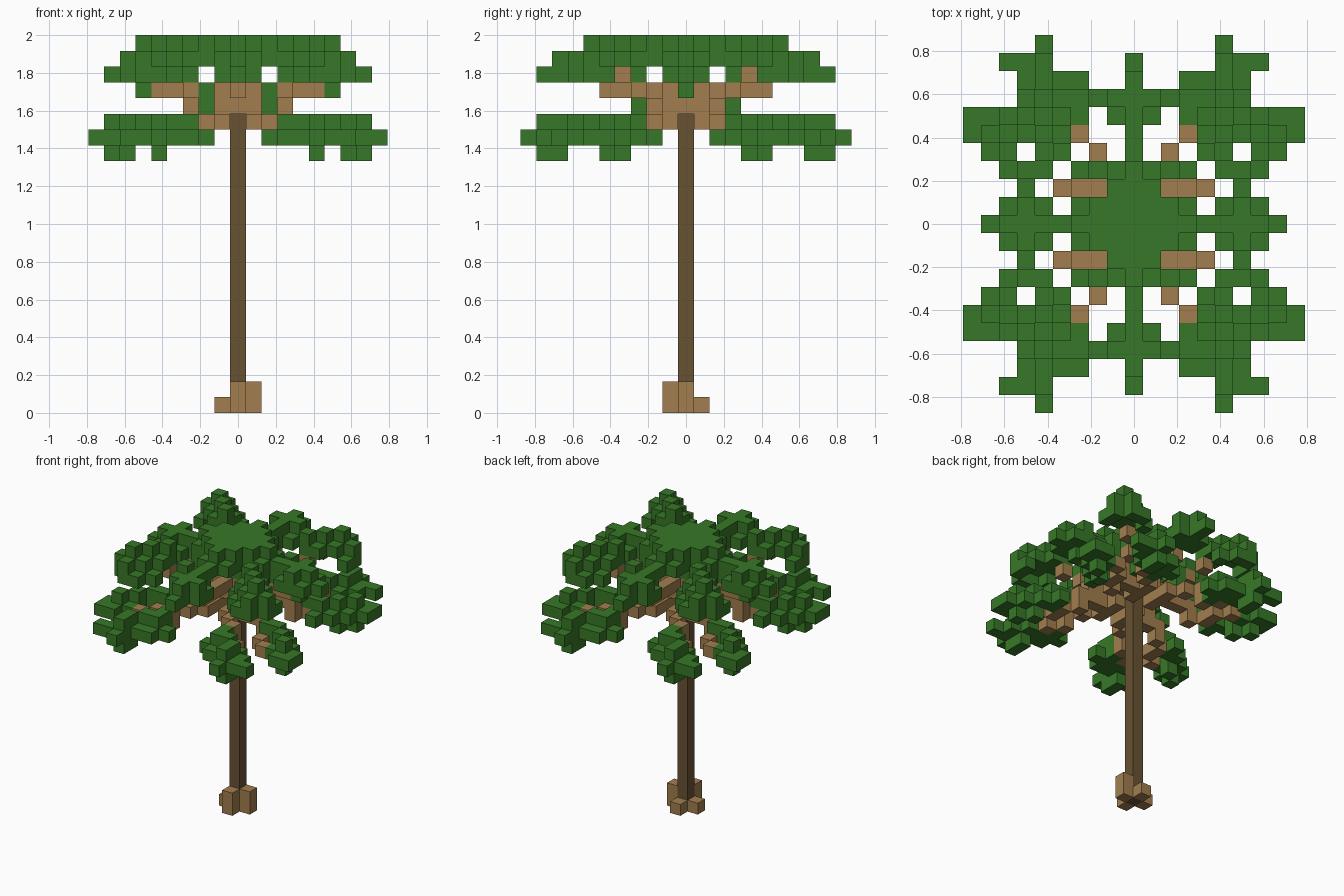
import bpy
import bmesh
from mathutils import Vector

default_cube = bpy.data.objects.get("Cube")
if default_cube:
    bpy.data.objects.remove(default_cube, do_unlink=True)

BLOCK = 2 / 24          # edge length of one block
occupied = {}           # block position -> part name
part_materials = {}     # part name -> material


def make_material(name, color):
    material = bpy.data.materials.new(name)
    material.use_nodes = True
    material.diffuse_color = (*color, 1)
    shader = material.node_tree.nodes["Principled BSDF"]
    shader.inputs["Base Color"].default_value = (*color, 1)
    shader.inputs["Roughness"].default_value = 0.9
    return material


def span(value):
    """A single number or an inclusive (first, last) pair."""
    first, last = value if isinstance(value, tuple) else (value, value)
    return range(first, last + 1)


def fill(part, material, boxes, mirrored=True):
    """Claim the free blocks in each box, mirrored over both centre planes."""
    part_materials[part] = material
    signs = (1, -1) if mirrored else (1,)
    for box_x, box_y, box_z in boxes:
        for x in span(box_x):
            for y in span(box_y):
                for z in span(box_z):
                    for sign_x in signs:
                        for sign_y in signs:
                            occupied.setdefault((x * sign_x, y * sign_y, z), part)


def build_part(part):
    """Turn the blocks of one part into a mesh of its exposed faces."""
    bm = bmesh.new()
    corners = {}

    def corner(position):
        key = tuple(round(c * 2) for c in position)
        if key not in corners:
            corners[key] = bm.verts.new(position * BLOCK)
        return corners[key]

    for block, owner in occupied.items():
        if owner != part:
            continue
        center = Vector(block) + Vector((0, 0, 0.5))
        for axis in range(3):
            for sign in (1, -1):
                normal = Vector((0, 0, 0))
                normal[axis] = sign
                neighbour = tuple(int(a + b) for a, b in zip(block, normal))
                if neighbour in occupied:
                    continue
                side = Vector((0, 0, 0))
                side[(axis + 1) % 3] = 1
                up = normal.cross(side)
                quad = [center + (normal + a * side + b * up) / 2
                        for a, b in ((-1, -1), (1, -1), (1, 1), (-1, 1))]
                bm.faces.new([corner(p) for p in quad])
    mesh = bpy.data.meshes.new(part)
    bm.to_mesh(mesh)
    bm.free()
    mesh.materials.append(part_materials[part])
    part_object = bpy.data.objects.new(part, mesh)
    bpy.context.scene.collection.objects.link(part_object)


leaf_green = make_material("leaf green", (0.038, 0.187, 0.021))
branch_brown = make_material("branch brown", (0.36, 0.209, 0.077))
trunk_brown = make_material("trunk brown", (0.14, 0.084, 0.032))

# Trunk and the uneven root blocks around its foot
fill("trunk", trunk_brown, [(0, 0, (0, 18))], mirrored=False)
fill("roots", branch_brown, [
    (1, 0, (0, 1)), (0, -1, (0, 1)), (-1, 0, 0), (0, 1, 0),
], mirrored=False)

# Branches carrying the crown, the diagonal ones rising outward
fill("crown_branches", branch_brown, [
    ((0, 1), (0, 1), (19, 20)),
    ((0, 5), 0, 20),
    (0, (0, 5), 20),
    ((2, 3), 2, 19),
    (3, 3, 20),
    (4, 4, 21),
])

# Branches carrying the low fronds
fill("low_branches", branch_brown, [
    (1, (1, 3), 18),
    ((2, 4), 2, 18),
    (4, 2, 17),
    (5, (3, 4), 17),
    (6, 5, 17),
    (2, 4, 18),
    (3, 5, (17, 18)),
    (4, 6, 17),
])

# Star shaped crown
fill("crown_leaves", leaf_green, [
    ((0, 2), (0, 1), (22, 23)),
    ((0, 1), 2, (22, 23)),
    ((0, 1), (0, 1), 21),
    (3, 0, (22, 23)),
    (0, 3, (22, 23)),
    (1, 3, 22),
    (2, 3, (19, 20)),
    (3, 3, 21),
    (3, 1, (21, 22)),
])

# Upper fronds to the two sides
fill("upper_side_fronds", leaf_green, [
    ((4, 6), 0, (21, 22)),
    (6, 0, 20),
    (7, 0, (21, 22)),
    (8, 0, 21),
    ((5, 7), 1, 21),
    (6, 1, 22),
])

# Upper fronds to the front and back
fill("upper_front_back_fronds", leaf_green, [
    (0, (4, 6), 22),
    (0, (5, 6), 21),
    (0, (7, 8), (21, 22)),
    (0, 9, 21),
    (1, (6, 7), 21),
    (1, 7, 22),
])

# Four high fronds on the diagonals
fill("upper_diagonal_fronds", leaf_green, [
    (4, 4, (22, 23)),
    (5, 5, (22, 23)),
    (6, 6, (22, 23)),
    (4, 5, 22),
    (5, 4, 22),
    (5, 6, 22),
    (6, 5, 22),
    (7, 6, (21, 22)),
    (6, 7, (21, 22)),
    (4, 6, 21),
    (5, 7, 21),
    (7, 5, 21),
])

# Four low fronds leaning to the sides
fill("low_side_fronds", leaf_green, [
    (8, 5, (16, 18)),
    (7, 5, 17),
    (7, 4, (16, 18)),
    (8, 4, 17),
    (8, 6, 17),
    (9, (5, 6), 17),
    ((5, 6), 3, 18),
    (7, 3, 17),
    (6, (2, 3), 17),
])

# Four low fronds leaning to the front and back
fill("low_front_back_fronds", leaf_green, [
    (5, (8, 9), (16, 18)),
    (5, 10, 17),
    (6, (8, 9), 17),
    (7, 9, 17),
    ((3, 4), 8, 17),
    ((3, 4), 7, (17, 18)),
    (5, 7, 17),
    (2, 7, 17),
    (3, 6, (17, 18)),
])

for part_name in part_materials:
    build_part(part_name)
